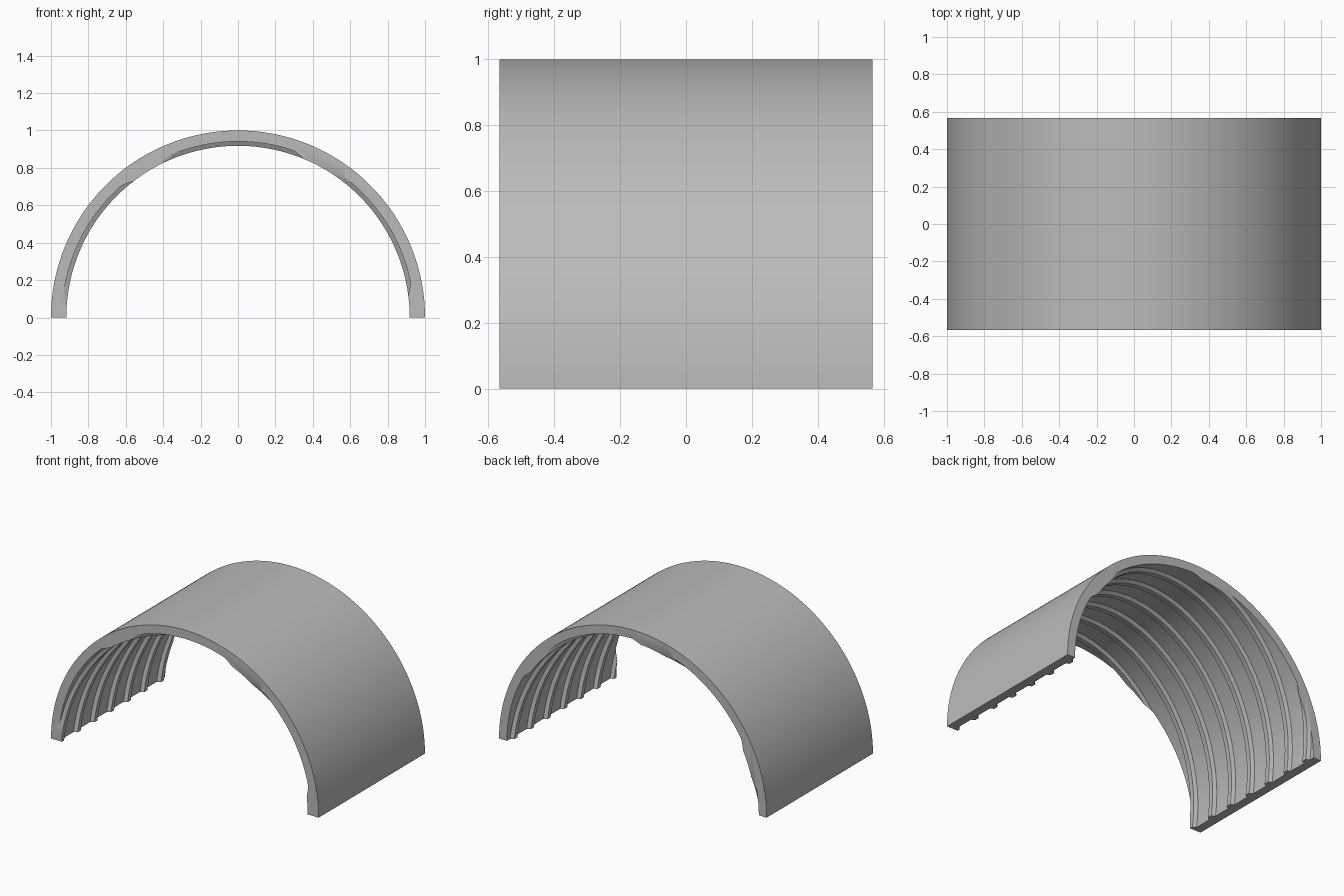
import bpy, bmesh, math

if "Cube" in bpy.data.objects:
    bpy.data.objects.remove(bpy.data.objects["Cube"])

R_OUT, R_ROOT, R_CREST = 1.0, 0.941, 0.918
HALF = 0.567            # half length along y
PITCH = 0.1777          # ridge spacing; a ridge moves one pitch per 60 degrees
SEG = 120
CREST, BASE = 0.016, 0.028   # half widths of ridge crest and base

# Inner thread profile: (y, radius) of trapezoid ridges, longer than the shell
profile = []
for i in range(-3, 13):
    y = -HALF + i * PITCH
    profile += [(y - BASE, R_ROOT), (y - CREST, R_CREST),
                (y + CREST, R_CREST), (y + BASE, R_ROOT)]

bm = bmesh.new()
rings = []
for s in range(SEG + 1):
    a = math.pi * s / SEG
    shift = -PITCH * (math.degrees(a) - 2) / 60      # helical advance
    pts = [(y + shift, r) for y, r in profile]
    pts += [(pts[-1][0], R_OUT), (pts[0][0], R_OUT)]
    rings.append([bm.verts.new((r * math.cos(a), y, r * math.sin(a))) for y, r in pts])

# Skin between neighbouring sections, then cap the two feet
n = len(rings[0])
for p, q in zip(rings, rings[1:]):
    for j in range(n):
        k = (j + 1) % n
        bm.faces.new((p[j], p[k], q[k], q[j]))
bm.faces.new(rings[0])
bm.faces.new(rings[-1])

# Trim both ends flat and close them
for side in (-1, 1):
    res = bmesh.ops.bisect_plane(bm, geom=bm.verts[:] + bm.edges[:] + bm.faces[:],
                                 plane_co=(0, side * HALF, 0), plane_no=(0, side, 0),
                                 clear_outer=True)
    cut = [e for e in res["geom_cut"] if isinstance(e, bmesh.types.BMEdge)]
    bmesh.ops.holes_fill(bm, edges=cut, sides=0)
bmesh.ops.recalc_face_normals(bm, faces=bm.faces[:])

mesh = bpy.data.meshes.new("threaded_half_shell")
bm.to_mesh(mesh)
bm.free()
shell = bpy.data.objects.new("threaded_half_shell", mesh)
bpy.context.collection.objects.link(shell)

mat = bpy.data.materials.new("plain grey")
mat.diffuse_color = (0.5, 0.5, 0.5, 1)
mat.use_nodes = True
mat.node_tree.nodes["Principled BSDF"].inputs["Base Color"].default_value = mat.diffuse_color
mesh.materials.append(mat)

# Smooth curved walls, crisp ridge and end edges
bpy.context.view_layer.objects.active = shell
shell.select_set(True)
bpy.ops.object.shade_smooth_by_angle(angle=math.radians(30))
